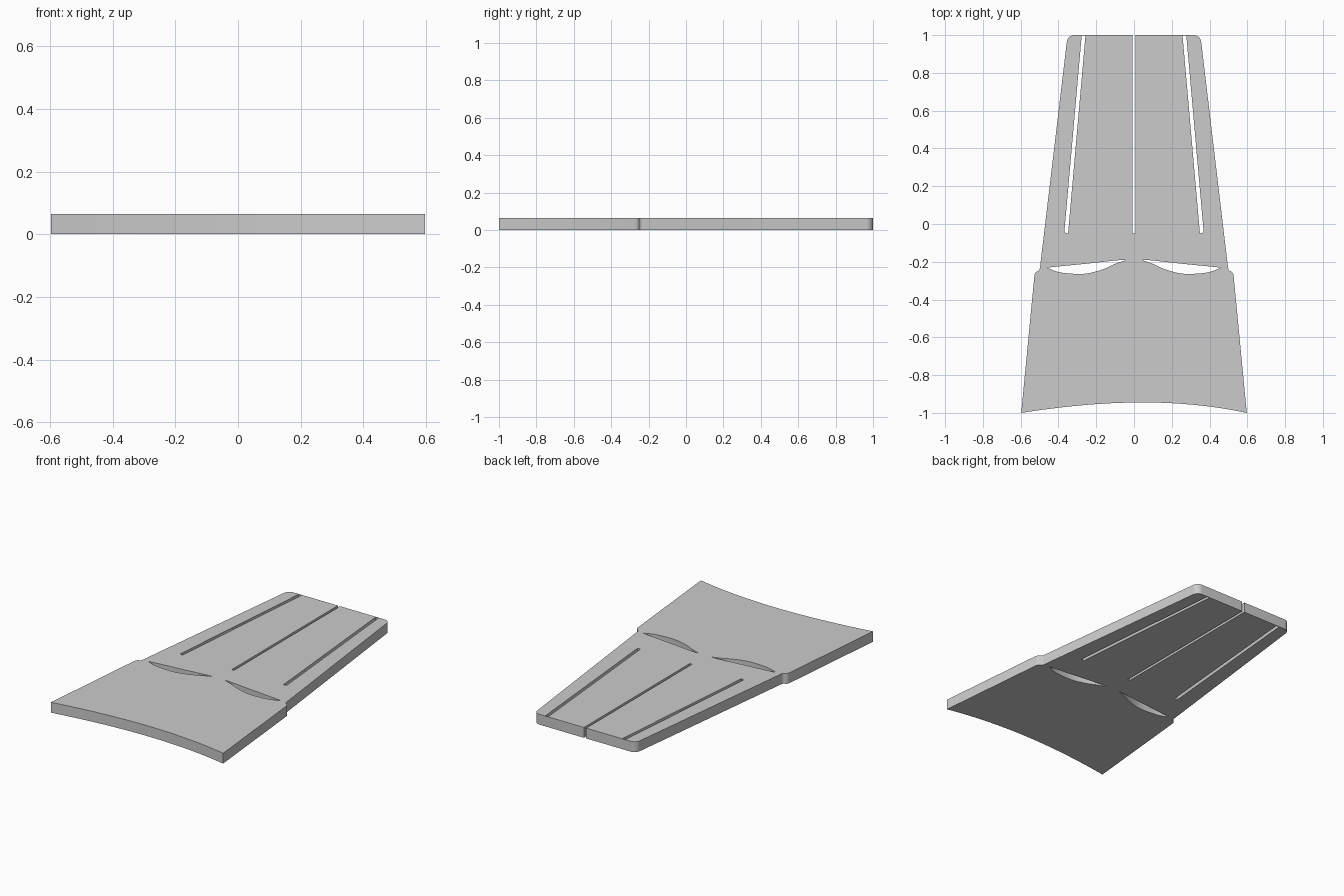
import bpy, bmesh, math

if "Cube" in bpy.data.objects:
    bpy.data.objects.remove(bpy.data.objects["Cube"])

THICK = 0.065


def mirrored(pts):
    return [(-x, y) for x, y in reversed(pts)]


def smooth_path(pts, steps=6):
    # Catmull-Rom interpolation through the given points
    p = [pts[0]] + pts + [pts[-1]]
    out = []
    for a, b, c, d in zip(p, p[1:], p[2:], p[3:]):
        for i in range(steps):
            t = i / steps
            out.append(tuple(0.5 * (2 * q + (r - o) * t + (2 * o - 5 * q + 4 * r - s) * t**2
                                    + (3 * q - o - 3 * r + s) * t**3)
                             for o, q, r, s in zip(a, b, c, d)))
    return out + [pts[-1]]


# Right half of the outline: centre slot, rounded back corner, tapered side, step
corner = [(0.316 + 0.04 * math.cos(a), 0.96 + 0.04 * math.sin(a))
          for a in (math.radians(90 - i * 83 / 10) for i in range(11))]
step = smooth_path([(0.498, -0.233), (0.503, -0.245), (0.520, -0.256), (0.527, -0.27)], 4)
right = [(0.008, -0.05), (0.008, 1.0)] + corner + step

# Curved front edge, running right to left
front = []
for i in range(33):
    u = 1 - i / 16
    front.append((0.597 * u, -1 + 0.055 * (1 - u * u) * (1 + 0.15 * u)))

outline = right + front + mirrored(right)

# Straight side slot and lens-shaped opening
slot = [(0.257, 0.997), (0.277, 0.997), (0.369, -0.045), (0.349, -0.05)]
lens = smooth_path([(0.046, -0.192), (0.075, -0.191), (0.26, -0.211), (0.44, -0.229), (0.455, -0.234)])
lens += smooth_path([(0.455, -0.234), (0.40, -0.254), (0.33, -0.263), (0.25, -0.262),
                     (0.165, -0.24), (0.10, -0.211), (0.046, -0.192)])[1:-1]

# Flat filled curve with holes, extruded to a plate
curve = bpy.data.curves.new("plate", 'CURVE')
curve.dimensions = '2D'
curve.fill_mode = 'BOTH'
curve.extrude = THICK / 2
for pts in (outline, slot, mirrored(slot), lens, mirrored(lens)):
    s = curve.splines.new('POLY')
    s.points.add(len(pts) - 1)
    for p, (x, y) in zip(s.points, pts):
        p.co = (x, y, 0, 1)
    s.use_cyclic_u = True

plate = bpy.data.objects.new("slotted_plate", curve)
bpy.context.collection.objects.link(plate)
bpy.context.view_layer.objects.active = plate
plate.select_set(True)
bpy.ops.object.convert(target='MESH')
plate = bpy.context.object

# Weld the caps to the walls and rest the plate on the ground
bm = bmesh.new()
bm.from_mesh(plate.data)
bmesh.ops.remove_doubles(bm, verts=bm.verts, dist=0.0003)
bmesh.ops.translate(bm, verts=bm.verts, vec=(0, 0, THICK / 2))
bmesh.ops.recalc_face_normals(bm, faces=bm.faces)
bm.to_mesh(plate.data)
bm.free()
bpy.ops.object.shade_smooth_by_angle(angle=math.radians(30))
